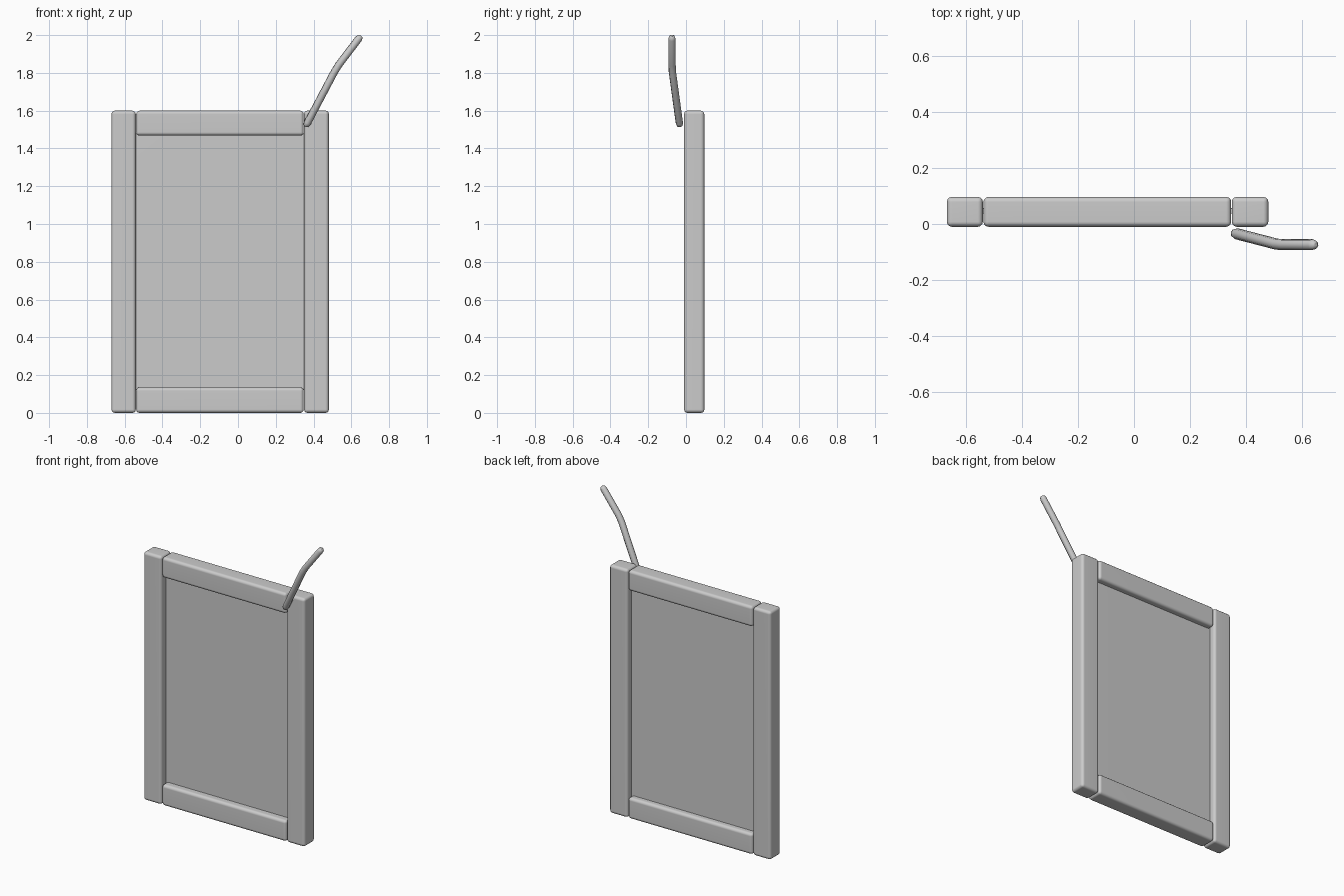
import bpy

if "Cube" in bpy.data.objects:
    bpy.data.objects.remove(bpy.data.objects["Cube"])

grey = bpy.data.materials.new("plain grey")
grey.diffuse_color = (0.6, 0.6, 0.6, 1)
grey.use_nodes = True
grey.node_tree.nodes["Principled BSDF"].inputs["Base Color"].default_value = grey.diffuse_color


def box(name, lo, hi, bevel, segments=3):
    """Soft-edged box between two corners."""
    centre = [(a + b) / 2 for a, b in zip(lo, hi)]
    bpy.ops.mesh.primitive_cube_add(size=1, location=centre)
    ob = bpy.context.object
    ob.name = name
    ob.scale = [b - a for a, b in zip(lo, hi)]
    bpy.ops.object.transform_apply(location=False, rotation=False, scale=True)
    ob.data.materials.append(grey)
    mod = ob.modifiers.new("soft edges", 'BEVEL')
    mod.width = bevel
    mod.segments = segments
    bpy.ops.object.shade_smooth()
    mod = ob.modifiers.new("clean shading", 'WEIGHTED_NORMAL')
    return ob


FRONT, BACK = -0.01, 0.097

# upright posts
for name, x0, x1 in (("left_post", -0.67, -0.541), ("right_post", 0.35, 0.481)):
    box(name, (x0, FRONT, 0), (x1, BACK, 1.6), 0.018)

# top and bottom rails
for name, z0, z1 in (("bottom_rail", 0, 0.135), ("top_rail", 1.468, 1.6)):
    box(name, (-0.539, FRONT, z0), (0.348, BACK, z1), 0.018)

# thin recessed panel
box("panel", (-0.545, 0.037, 0.12), (0.355, 0.057, 1.48), 0.002, 1)

# bent lever with rounded ends, as a swept round bar
path = [(0.357, -0.033, 1.516, 0.35), (0.359, -0.0335, 1.52, 0.75),
        (0.367, -0.035, 1.534, 1), (0.51, -0.072, 1.805, 1),
        (0.535, -0.074, 1.845, 1), (0.638, -0.074, 1.98, 1),
        (0.648, -0.074, 1.993, 0.75), (0.651, -0.074, 1.997, 0.35)]
curve = bpy.data.curves.new("lever", 'CURVE')
curve.dimensions = '3D'
curve.bevel_depth = 0.02
curve.bevel_resolution = 2
curve.use_fill_caps = True
spline = curve.splines.new('POLY')
spline.points.add(len(path) - 1)
for point, (x, y, z, r) in zip(spline.points, path):
    point.co = (x, y, z, 1)
    point.radius = r
curve.materials.append(grey)
lever = bpy.data.objects.new("lever", curve)
bpy.context.collection.objects.link(lever)
bpy.ops.object.select_all(action='DESELECT')
lever.select_set(True)
bpy.context.view_layer.objects.active = lever
bpy.ops.object.convert(target='MESH')
bpy.ops.object.shade_smooth_by_angle(angle=0.9)
